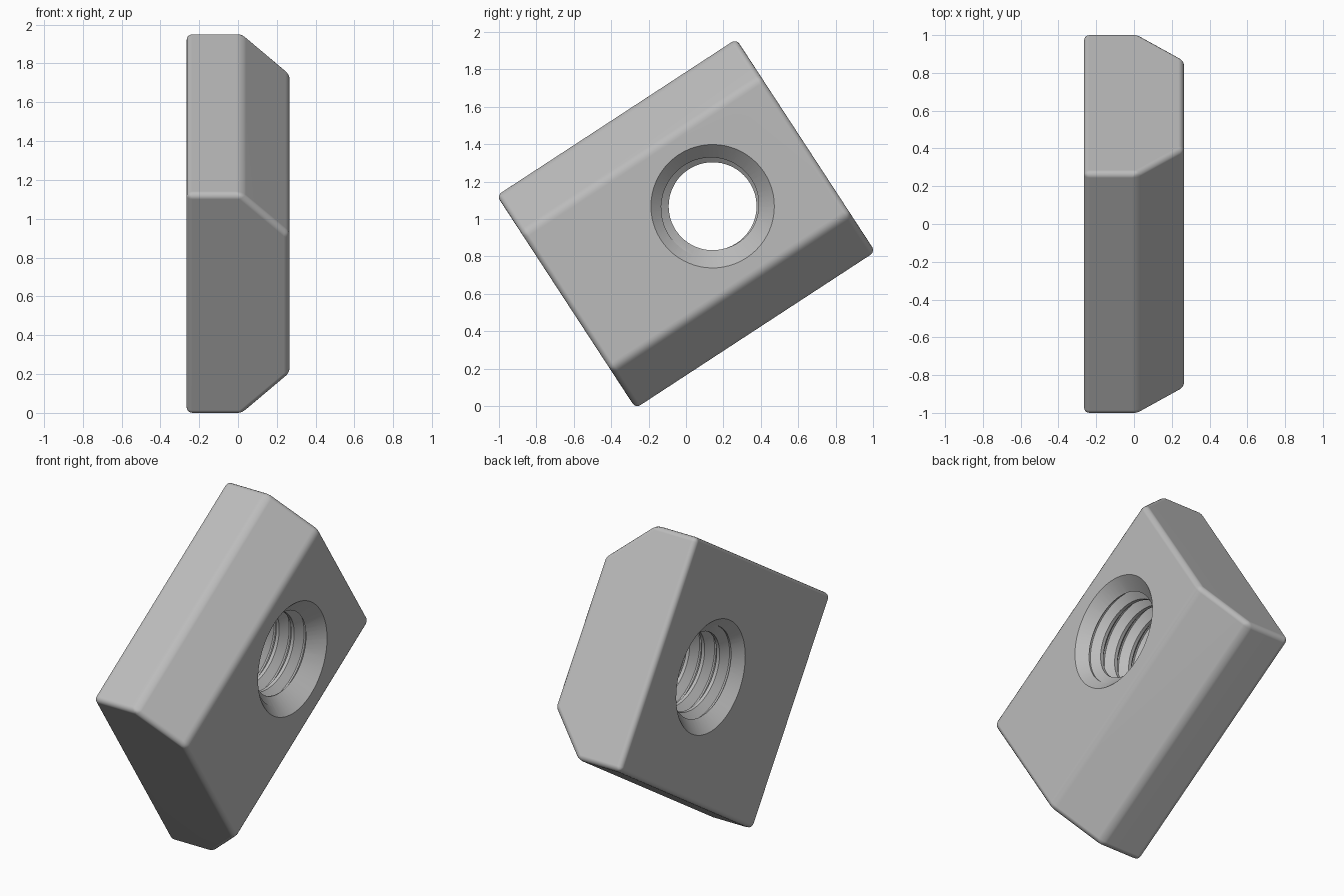
import bpy, bmesh
from math import pi, cos, sin, radians
from mathutils import Matrix

if "Cube" in bpy.data.objects:
    bpy.data.objects.remove(bpy.data.objects["Cube"], do_unlink=True)

HX = 0.265                    # half thickness
HU, HV = 0.765, 0.679         # half length and half width of the block
TILT = radians(33.15)
HOLE_U = 0.17                 # hole offset along the length
MINOR, MAJOR, MOUTH = 0.235, 0.28, 0.33
PITCH, STEPS = 0.1, 64

steel = bpy.data.materials.new("grey steel")
steel.use_nodes = True
steel.diffuse_color = (0.5, 0.5, 0.5, 1)
steel.node_tree.nodes["Principled BSDF"].inputs["Base Color"].default_value = (0.5, 0.5, 0.5, 1)


def make_object(name, bm):
    bmesh.ops.recalc_face_normals(bm, faces=bm.faces[:])
    mesh = bpy.data.meshes.new(name)
    bm.to_mesh(mesh)
    bm.free()
    mesh.materials.append(steel)
    ob = bpy.data.objects.new(name, mesh)
    bpy.context.collection.objects.link(ob)
    return ob


# Block: chamfered cross-section extruded along its length (y)
bm = bmesh.new()
section = [(-HX, -HV), (0.02, -HV), (HX, -0.435), (HX, 0.435), (0.02, HV), (-HX, HV)]
face = bm.faces.new([bm.verts.new((x, -HU, z)) for x, z in section])
new = bmesh.ops.extrude_face_region(bm, geom=[face])["geom"]
bmesh.ops.translate(bm, vec=(0, 2 * HU, 0), verts=[g for g in new if isinstance(g, bmesh.types.BMVert)])
block = make_object("slot_nut", bm)
bevel = block.modifiers.new("rounded edges", "BEVEL")
bevel.width, bevel.segments = 0.03, 4

# Thread cutter: trapezoid groove swept along a helix
bm = bmesh.new()
groove = [(0, MINOR), (0.2, MINOR), (0.55, MAJOR), (0.65, MAJOR)]
turns = 9
strands = []
for k in range(turns * STEPS + 1):
    a = 2 * pi * k / STEPS
    x = PITCH * (k / STEPS - (turns + 1) / 2)
    strands.append([bm.verts.new((x + o * PITCH, HOLE_U + r * cos(a), r * sin(a))) for o, r in groove])
for k in range(turns * STEPS):
    p, q = strands[k], strands[k + 1]
    if k + 1 + STEPS < len(strands):
        p, q = p + [strands[k + STEPS][0]], q + [strands[k + 1 + STEPS][0]]
    for j in range(len(p) - 1):
        bm.faces.new((p[j], q[j], q[j + 1], p[j + 1]))
bmesh.ops.holes_fill(bm, edges=[e for e in bm.edges if e.is_boundary], sides=0)
cutters = [make_object("thread_cutter", bm)]

# Countersink cutters on both faces
for side in (-1, 1):
    bm = bmesh.new()
    depth, lip = 0.12, 0.05
    place = Matrix.Translation((side * (HX + (lip - depth) / 2), HOLE_U, 0)) @ Matrix.Rotation(side * pi / 2, 4, "Y")
    bmesh.ops.create_cone(bm, cap_ends=True, segments=STEPS, radius1=MOUTH - depth,
                          radius2=MOUTH + lip, depth=depth + lip, matrix=place)
    cutters.append(make_object("countersink_cutter", bm))

for c in cutters:
    c.hide_render = True
    cut = block.modifiers.new("cut", "BOOLEAN")
    cut.operation, cut.solver, cut.object = "DIFFERENCE", "EXACT", c

# Bake the cuts, then tip the block up onto its corner
graph = bpy.context.evaluated_depsgraph_get()
mesh = bpy.data.meshes.new_from_object(block.evaluated_get(graph))
block.modifiers.clear()
block.data = mesh
for c in cutters:
    bpy.data.objects.remove(c, do_unlink=True)
mesh.transform(Matrix.Translation((0, 0, 0.975)) @ Matrix.Rotation(TILT, 4, "X"))

bpy.ops.object.select_all(action="DESELECT")
block.select_set(True)
bpy.context.view_layer.objects.active = block
bpy.ops.object.shade_smooth_by_angle(angle=radians(30))
weighted = block.modifiers.new("flat faces", "WEIGHTED_NORMAL")
weighted.keep_sharp = True
